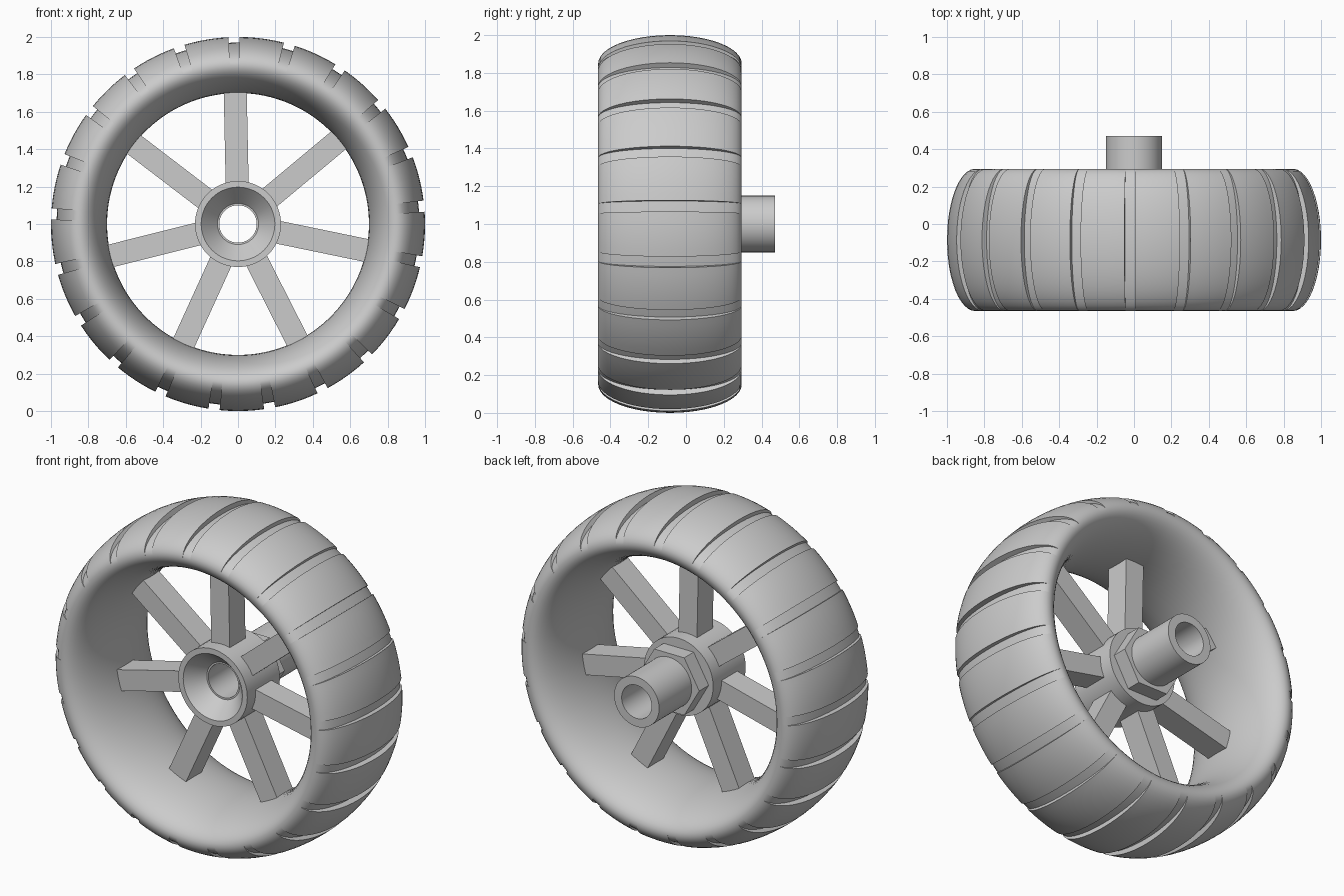
import bpy, bmesh
from math import sin, cos, pi, tau, radians, sqrt
from mathutils import Matrix, Vector

if "Cube" in bpy.data.objects:
    bpy.data.objects.remove(bpy.data.objects["Cube"], do_unlink=True)

grey = bpy.data.materials.new("plain grey")
grey.use_nodes = True
colour = (0.6, 0.6, 0.6, 1)
grey.diffuse_color = colour
grey.node_tree.nodes["Principled BSDF"].inputs["Base Color"].default_value = colour

MID = -0.085            # middle plane of the tyre
AXLE_Z = 1.0
SPOKES = 7
TREADS = 21
START = radians(91.2)   # direction of the first spoke and groove


def finish(name, bm, smooth=True):
    bmesh.ops.recalc_face_normals(bm, faces=bm.faces)
    mesh = bpy.data.meshes.new(name)
    bm.to_mesh(mesh)
    bm.free()
    mesh.materials.append(grey)
    obj = bpy.data.objects.new(name, mesh)
    bpy.context.collection.objects.link(obj)
    if smooth:
        bpy.ops.object.select_all(action="DESELECT")
        obj.select_set(True)
        bpy.context.view_layer.objects.active = obj
        bpy.ops.object.shade_smooth_by_angle(angle=radians(30))
    return obj


def ring_loft(name, sections, smooth=True):
    """Join (angle, [(radius, y), ...]) closed sections around the axle."""
    bm = bmesh.new()
    rings = [[bm.verts.new((r * cos(a), y, AXLE_Z + r * sin(a))) for r, y in pts]
             for a, pts in sections]
    for i, ring in enumerate(rings):
        after = rings[(i + 1) % len(rings)]
        for j in range(len(ring)):
            k = (j + 1) % len(ring)
            bm.faces.new((ring[j], ring[k], after[k], after[j]))
    bmesh.ops.remove_doubles(bm, verts=bm.verts, dist=1e-5)
    return finish(name, bm, smooth)


def lathe(name, profile, sides=64, smooth=True):
    return ring_loft(name, [(tau * i / sides, profile) for i in range(sides)], smooth)


# Tyre: oval section, shallower outside wherever a groove crosses it
def tyre_section(crown, n=48):
    pts = []
    for i in range(n):
        t = tau * i / n
        height = crown if sin(t) > 0 else 0.15
        pts.append((0.85 + height * sin(t), MID + 0.38 * cos(t)))
    return pts


block, groove = tyre_section(0.15), tyre_section(0.12)
pitch, half_gap, steps = tau / TREADS, 0.03, 6
sections = []
for i in range(TREADS):
    a = START + i * pitch
    for t in (-half_gap, 0, half_gap):
        sections.append((a + t, groove))
    for s in range(steps + 1):
        sections.append((a + half_gap + (pitch - 2 * half_gap) * s / steps, block))
ring_loft("tyre", sections)

# Hub with a conical recess in front
lathe("hub", [(0.23, -0.24), (0.23, 0.07), (0.1, 0.07), (0.1, -0.14),
              (0.11, -0.14), (0.197, -0.24)])

# Hexagonal collar and axle tube behind the hub
lathe("hex_collar", [(0.2, 0.06), (0.2, 0.16), (0.14, 0.16), (0.14, 0.06)], 6, False)
lathe("axle_tube", [(0.15, 0.05), (0.15, 0.47), (0.1, 0.47), (0.1, 0.05)])

# Spokes
for i in range(SPOKES):
    bm = bmesh.new()
    bmesh.ops.create_cube(bm, size=1)
    bmesh.ops.scale(bm, vec=(0.51, 0.15, 0.123), verts=bm.verts)
    bmesh.ops.translate(bm, vec=(0.455, MID, 0), verts=bm.verts)
    turn = Matrix.Rotation(-(START + i * tau / SPOKES), 4, "Y")
    bmesh.ops.transform(bm, matrix=Matrix.Translation((0, 0, AXLE_Z)) @ turn, verts=bm.verts)
    finish(f"spoke_{i + 1}", bm, False)
